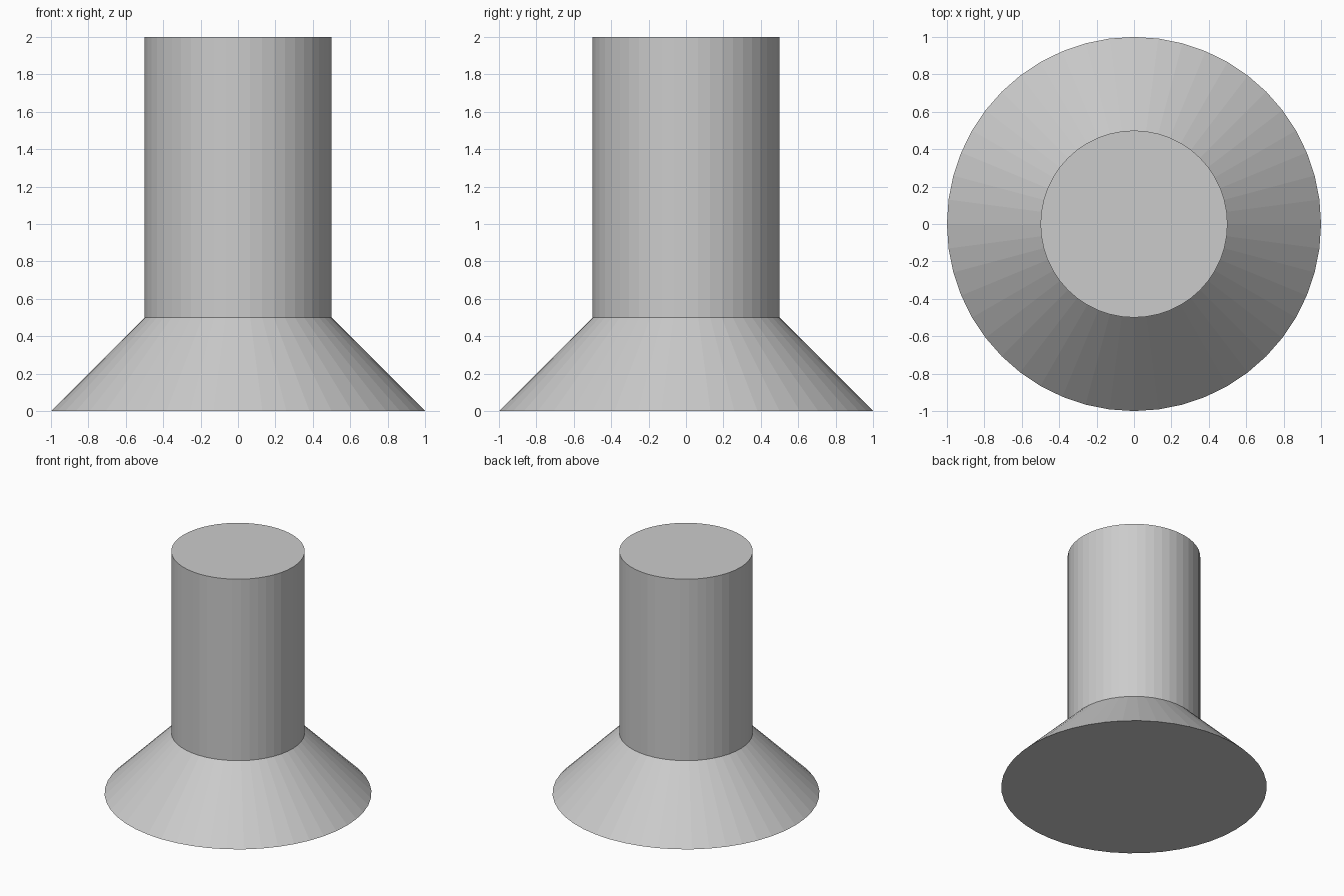
import bpy
import bmesh
from math import cos, sin, tau

if "Cube" in bpy.data.objects:
    bpy.data.objects.remove(bpy.data.objects["Cube"])

SIDES = 48


def lathe(name, profile):
    """Closed flat-shaded solid turned around z from (radius, height) points."""
    bm = bmesh.new()
    rings = [[bm.verts.new((r * cos(tau * i / SIDES), r * sin(tau * i / SIDES), z))
              for i in range(SIDES)] for r, z in profile]
    for low, high in zip(rings, rings[1:]):
        for i in range(SIDES):
            j = (i + 1) % SIDES
            bm.faces.new((low[i], low[j], high[j], high[i]))
    bm.faces.new(rings[0][::-1])
    bm.faces.new(rings[-1])
    mesh = bpy.data.meshes.new(name)
    bm.to_mesh(mesh)
    bm.free()
    obj = bpy.data.objects.new(name, mesh)
    bpy.context.collection.objects.link(obj)
    return obj


# Flared 45 degree foot running into a straight round post, one watertight solid
lathe("flared_post", [(1.0, 0.0), (0.5, 0.5), (0.5, 2.0)])
